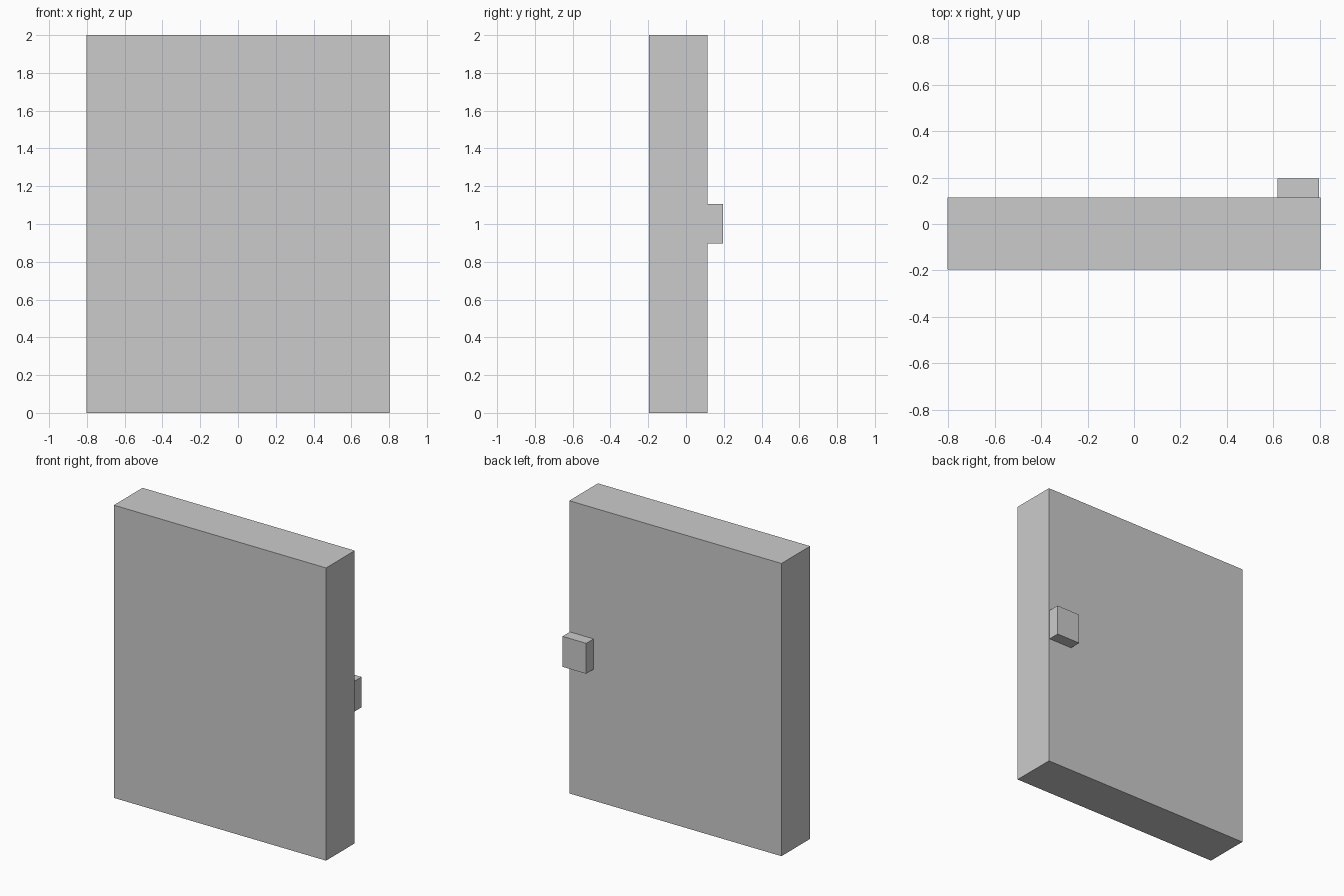
import bpy

if "Cube" in bpy.data.objects:
    bpy.data.objects.remove(bpy.data.objects["Cube"])


def box(name, lo, hi):
    """Axis-aligned box between two opposite corners."""
    centre = [(a + b) / 2 for a, b in zip(lo, hi)]
    bpy.ops.mesh.primitive_cube_add(size=1, location=centre)
    obj = bpy.context.object
    obj.name = name
    obj.scale = [b - a for a, b in zip(lo, hi)]
    bpy.ops.object.transform_apply(location=False, rotation=False, scale=True)
    return obj


# Door slab
box("door_panel", (-0.802, -0.195, 0.0), (0.802, 0.115, 2.0))

# Block handle on the back face, near the right edge
box("door_handle", (0.618, 0.115, 0.897), (0.797, 0.195, 1.105))
